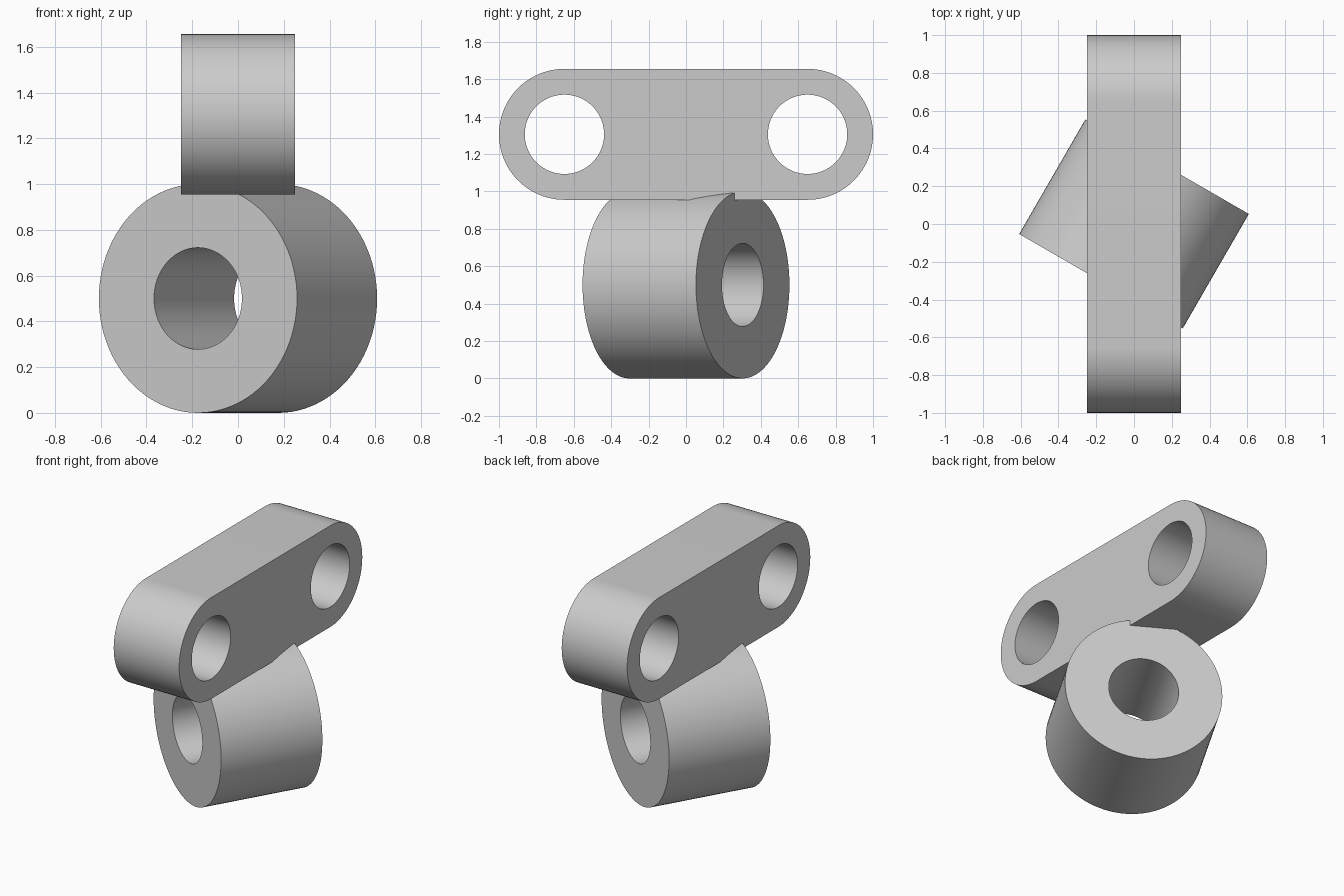
import bpy
import bmesh
from math import cos, sin, pi, radians

cube = bpy.data.objects.get("Cube")
if cube:
    bpy.data.objects.remove(cube, do_unlink=True)

GREY = (0.6, 0.6, 0.6, 1.0)
SEGMENTS = 96

steel = bpy.data.materials.new("plain grey")
steel.use_nodes = True
steel.diffuse_color = GREY
steel.node_tree.nodes["Principled BSDF"].inputs["Base Color"].default_value = GREY


def arc(cx, radius, start, end, count):
    """Points on an arc centred on the profile's long axis."""
    step = (end - start) / count
    return [(cx + radius * cos(start + i * step), radius * sin(start + i * step))
            for i in range(count + 1)]


def circle(cx, radius):
    return arc(cx, radius, 0, 2 * pi, SEGMENTS)[:-1]


def extruded_part(name, loops, depth, height, heading):
    """Fill an outline with its holes, extrude it and stand it upright."""
    curve = bpy.data.curves.new(name, "CURVE")
    curve.dimensions = "2D"
    curve.fill_mode = "BOTH"
    curve.extrude = depth / 2
    for loop in loops:
        spline = curve.splines.new("POLY")
        spline.points.add(len(loop) - 1)
        for point, (x, y) in zip(spline.points, loop):
            point.co = (x, y, 0, 1)
        spline.use_cyclic_u = True
    part = bpy.data.objects.new(name, curve)
    bpy.context.collection.objects.link(part)
    part.location.z = height
    part.rotation_euler = (radians(90), 0, radians(90 + heading))

    bpy.ops.object.select_all(action="DESELECT")
    part.select_set(True)
    bpy.context.view_layer.objects.active = part
    bpy.ops.object.convert(target="MESH")
    part = bpy.context.view_layer.objects.active
    part.name = name

    # Weld the caps to the walls
    bm = bmesh.new()
    bm.from_mesh(part.data)
    bmesh.ops.remove_doubles(bm, verts=bm.verts, dist=1e-5)
    bmesh.ops.recalc_face_normals(bm, faces=bm.faces)
    bm.to_mesh(part.data)
    bm.free()
    part.data.materials.clear()
    part.data.materials.append(steel)
    bpy.ops.object.shade_smooth_by_angle(angle=radians(30))
    return part


# Link bar: rounded ends with a hole through each
reach, end_radius, hole = 0.65, 0.35, 0.212
half = SEGMENTS // 2
outline = (arc(reach, end_radius, -pi / 2, pi / 2, half)
           + arc(-reach, end_radius, pi / 2, 3 * pi / 2, half))
extruded_part("link_bar", [outline, circle(reach, hole), circle(-reach, hole)],
              depth=0.5, height=1.305, heading=0)

# Bushing: thick tube lying below the bar, turned about the vertical
extruded_part("bushing", [circle(0, 0.5), circle(0, 0.222)],
              depth=0.7, height=0.5, heading=60)
